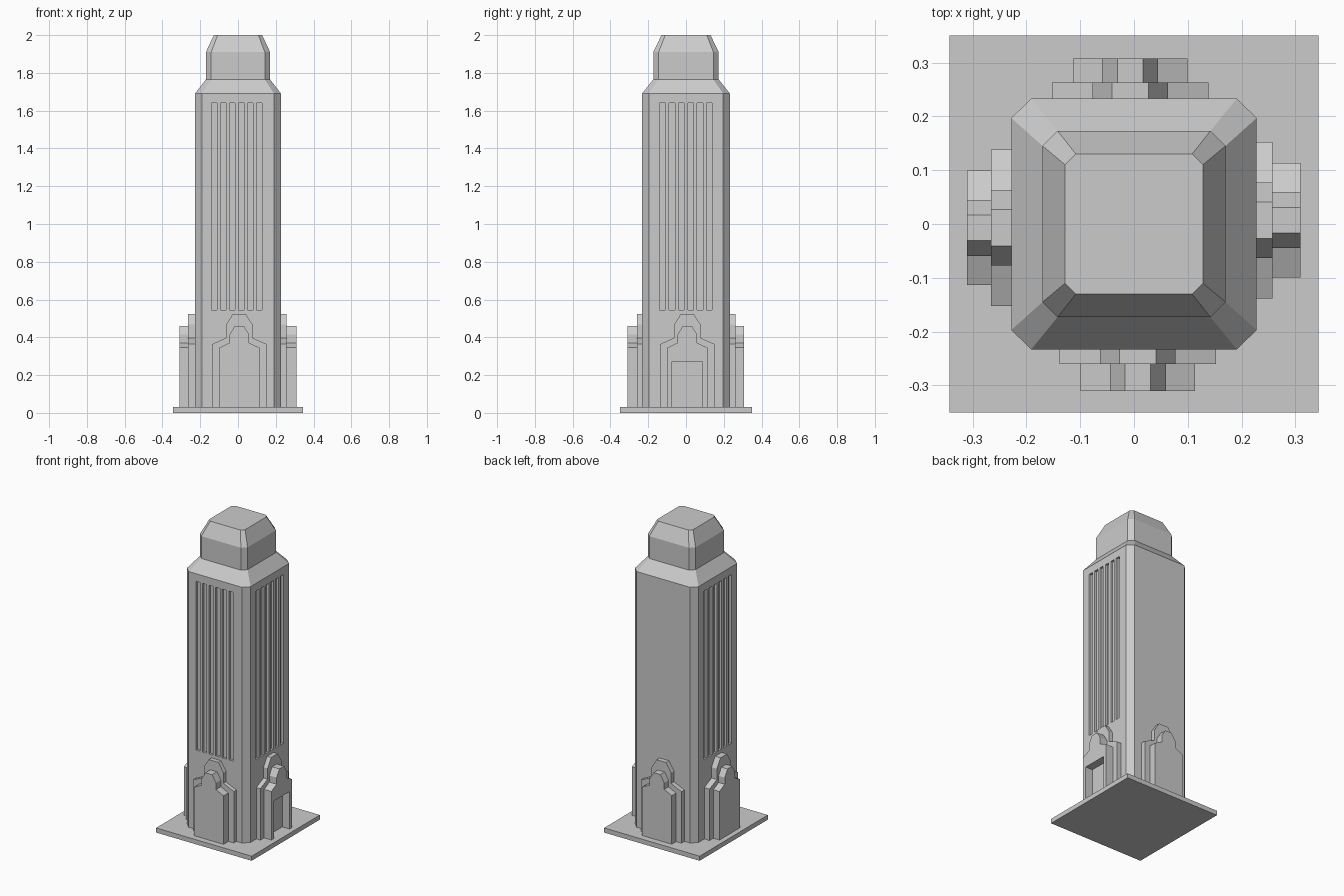
import bpy, bmesh
from math import pi
from mathutils import Matrix, Vector

if "Cube" in bpy.data.objects:
    bpy.data.objects.remove(bpy.data.objects["Cube"])


def finish(name, bm):
    bmesh.ops.recalc_face_normals(bm, faces=bm.faces)
    mesh = bpy.data.meshes.new(name)
    bm.to_mesh(mesh)
    bm.free()
    ob = bpy.data.objects.new(name, mesh)
    bpy.context.collection.objects.link(ob)
    return ob


def add_box(bm, lo, hi, rot=Matrix()):
    lo, hi = Vector(lo), Vector(hi)
    m = rot @ Matrix.Translation((lo + hi) / 2) @ Matrix.Diagonal((*(hi - lo), 1))
    bmesh.ops.create_cube(bm, size=1, matrix=m)


def extrude_profile(name, pts, y0, y1, angle):
    # upright x/z outline swept outward, then turned to its side of the tower
    bm = bmesh.new()
    face = bm.faces.new([bm.verts.new((x, y0, z)) for x, z in pts])
    ext = bmesh.ops.extrude_face_region(bm, geom=[face])
    moved = [g for g in ext["geom"] if isinstance(g, bmesh.types.BMVert)]
    bmesh.ops.translate(bm, verts=moved, vec=(0, y1 - y0, 0))
    if face.is_valid and not any(len(e.link_faces) == 1 for e in bm.edges):
        pass
    elif not face.is_valid:
        bm.faces.new([v for v in bm.verts if abs(v.co.y - y0) < 1e-6])
    bmesh.ops.transform(bm, matrix=Matrix.Rotation(angle, 4, 'Z'), verts=bm.verts)
    return finish(name, bm)


def chamfered_stack(name, rings):
    # stacked eight-sided rings: half width, half depth, x corner, y corner, height
    bm = bmesh.new()
    loops = []
    for hx, hy, cx, cy, z in rings:
        loop = [(cx, -hy), (hx, -cy), (hx, cy), (cx, hy),
                (-cx, hy), (-hx, cy), (-hx, -cy), (-cx, -hy)]
        loops.append([bm.verts.new((x, y, z)) for x, y in loop])
    for a, b in zip(loops, loops[1:]):
        for i in range(8):
            j = (i + 1) % 8
            bm.faces.new((a[i], a[j], b[j], b[i]))
    bm.faces.new(loops[0])
    bm.faces.new(loops[-1])
    return finish(name, bm)


# Ground slab
bm = bmesh.new()
add_box(bm, (-0.343, -0.35, 0), (0.343, 0.35, 0.03))
finish("base_slab", bm)

# Tower shaft with sloped shoulder and crown
tower = chamfered_stack("tower", [
    (0.228, 0.233, 0.191, 0.197, 0.03),
    (0.228, 0.233, 0.191, 0.197, 1.69),
    (0.170, 0.173, 0.142, 0.145, 1.765),
    (0.170, 0.173, 0.142, 0.145, 1.91),
    (0.128, 0.130, 0.108, 0.110, 2.0)])

# Tall window grooves on the front, right and left
bm = bmesh.new()
for angle, surf, start, pitch in ((0, 0.233, -0.14, 0.0475),
                                  (pi / 2, 0.228, -0.139, 0.0495),
                                  (-pi / 2, 0.228, -0.139, 0.0495)):
    rot = Matrix.Rotation(angle, 4, 'Z')
    for i in range(6):
        x = start + i * pitch
        add_box(bm, (x, -surf - 0.03, 0.545), (x + 0.03, -surf + 0.015, 1.64), rot)
cutter = finish("groove_cutter", bm)
cutter.hide_render = True
mod = tower.modifiers.new("grooves", 'BOOLEAN')
mod.operation = 'DIFFERENCE'
mod.solver = 'EXACT'
mod.object = cutter
bpy.context.view_layer.objects.active = tower
bpy.ops.object.modifier_apply(modifier=mod.name)
bpy.data.objects.remove(cutter)

# Stepped portals, two layers per side; the right one has a doorway
OFF = 0.007
OUTER = [(0.145, 0.03), (0.145, 0.364), (0.07, 0.397), (0.07, 0.467), (0.034, 0.524)]
INNER = [(0.106, 0.03), (0.106, 0.345), (0.052, 0.371), (0.052, 0.414), (0.024, 0.46)]
DOOR = [(-0.081, 0.03), (-0.081, 0.273), (0.081, 0.273), (0.081, 0.03)]


def portal_outline(half, opening=()):
    pts = half + [(-x, z) for x, z in reversed(half)] + list(opening)
    return [(x + OFF, z) for x, z in pts]


for side, angle, wall, d1, d2 in (("front", 0, 0.225, 0.26, 0.31),
                                  ("right", pi / 2, 0.22, 0.257, 0.309),
                                  ("back", pi, 0.225, 0.263, 0.308),
                                  ("left", -pi / 2, 0.22, 0.266, 0.31)):
    extrude_profile(side + "_portal_surround", portal_outline(OUTER), -wall, -d1, angle)
    opening = DOOR if side == "right" else ()
    extrude_profile(side + "_portal", portal_outline(INNER, opening), -d1, -d2, angle)
